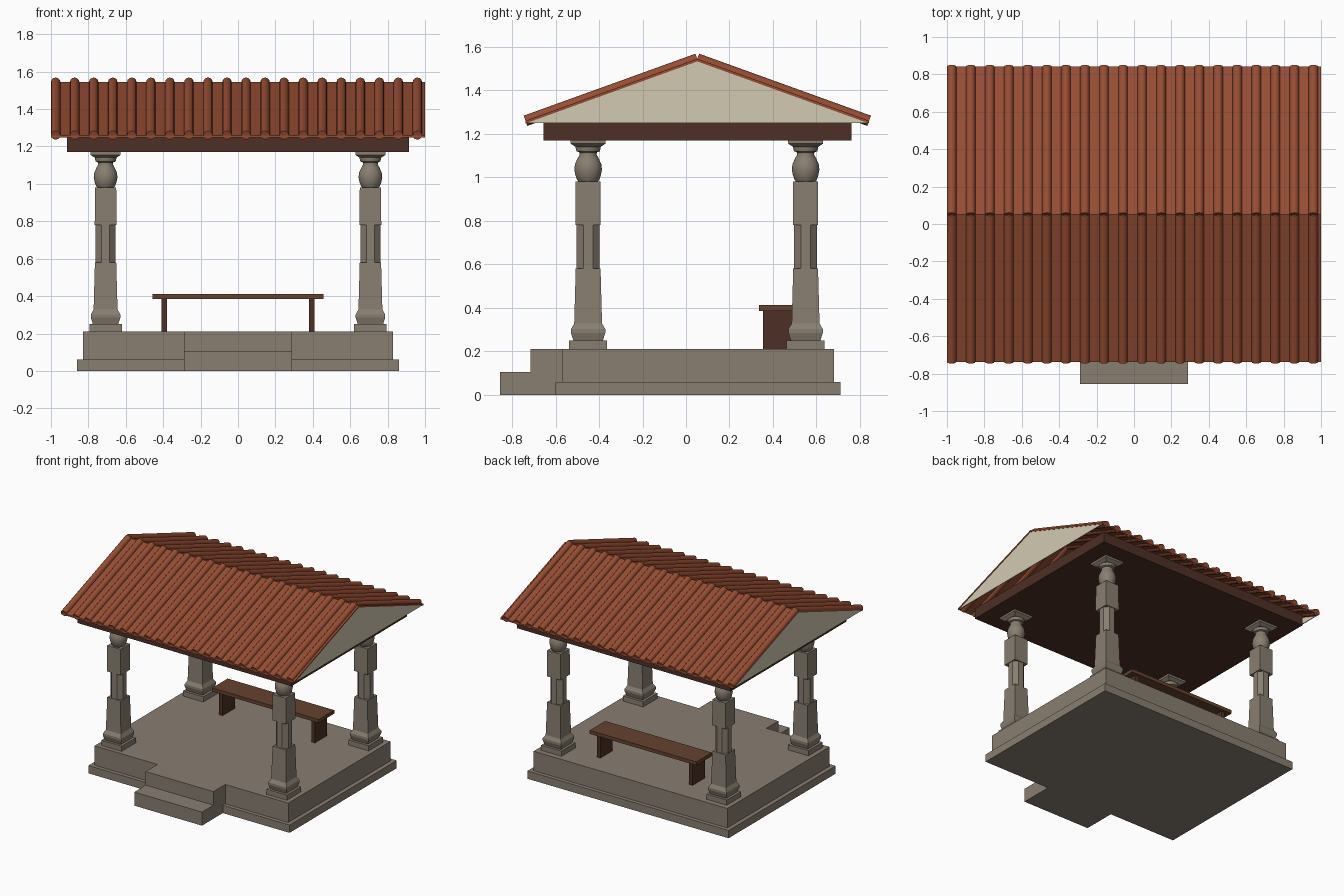
import bpy, bmesh, math
from mathutils import Vector

if "Cube" in bpy.data.objects:
    bpy.data.objects.remove(bpy.data.objects["Cube"])


def material(name, rgb):
    m = bpy.data.materials.new(name)
    m.diffuse_color = (*rgb, 1)
    m.use_nodes = True
    m.node_tree.nodes["Principled BSDF"].inputs["Base Color"].default_value = m.diffuse_color
    return m


STONE = material("warm grey stone", (0.25, 0.21, 0.165))
TILE = material("terracotta", (0.31, 0.075, 0.034))
PLASTER = material("cream plaster", (0.64, 0.59, 0.45))
DARK = material("dark wood", (0.075, 0.029, 0.019))
WOOD = material("bench wood", (0.13, 0.054, 0.028))


def finish(name, bm, mat, smooth=False):
    bmesh.ops.recalc_face_normals(bm, faces=bm.faces)
    me = bpy.data.meshes.new(name)
    bm.to_mesh(me)
    bm.free()
    me.materials.append(mat)
    ob = bpy.data.objects.new(name, me)
    bpy.context.collection.objects.link(ob)
    if smooth:
        bpy.ops.object.select_all(action='DESELECT')
        ob.select_set(True)
        bpy.context.view_layer.objects.active = ob
        bpy.ops.object.shade_smooth_by_angle(angle=math.radians(40))
    return ob


def prism(name, outline, x0, x1, mat):
    """Extrude a (y, z) outline from x0 to x1."""
    bm = bmesh.new()
    f = bm.faces.new([bm.verts.new((x0, y, z)) for y, z in outline])
    r = bmesh.ops.extrude_face_region(bm, geom=[f])
    vs = [v for v in r["geom"] if isinstance(v, bmesh.types.BMVert)]
    bmesh.ops.translate(bm, verts=vs, vec=(x1 - x0, 0, 0))
    return finish(name, bm, mat)


def box(name, x0, x1, y0, y1, z0, z1, mat):
    return prism(name, [(y0, z0), (y1, z0), (y1, z1), (y0, z1)], x0, x1, mat)


def loft(bm, cx, cy, sides, profile):
    """Stack regular rings; each profile point is (height, half width)."""
    rings = []
    k = 1 / math.cos(math.pi / sides) if sides < 10 else 1
    for z, h in profile:
        rings.append([bm.verts.new((cx + h * k * math.cos((i + .5) * math.tau / sides),
                                    cy + h * k * math.sin((i + .5) * math.tau / sides), z))
                      for i in range(sides)])
    for a, b in zip(rings, rings[1:]):
        for i in range(sides):
            j = (i + 1) % sides
            bm.faces.new((a[i], a[j], b[j], b[i]))
    bm.faces.new(rings[0][::-1])
    bm.faces.new(rings[-1])


# Stone base with front steps
box("plinth", -.862, .862, -.60, .71, 0, .06, STONE)
box("platform", -.83, .83, -.57, .68, .06, .21, STONE)
prism("front_steps", [(-.855, 0), (-.56, 0), (-.56, .21), (-.715, .21),
                      (-.715, .105), (-.855, .105)], -.29, .29, STONE)

# Columns: square foot and shafts, octagonal waist, round bulb, square cap
FOOT = [(.21, .087), (.25, .087), (.25, .068), (.285, .079), (.302, .079),
        (.328, .064), (.58, .057)]
BULB = [(.98, .045), (.99, .052), (1.01, .059), (1.035, .064), (1.06, .061),
        (1.085, .050), (1.105, .039), (1.115, .041), (1.12, .054), (1.135, .058),
        (1.14, .058)]
for sx in (-.708, .708):
    for cy in (-.45, .55):
        bm = bmesh.new()
        loft(bm, sx, cy, 4, FOOT)
        loft(bm, sx, cy, 8, [(.58, .053), (.78, .053)])
        loft(bm, sx, cy, 4, [(.78, .058), (.98, .057)])
        loft(bm, sx, cy, 4, [(1.14, .058), (1.155, .08), (1.17, .08)])
        finish("column", bm, STONE)
        bm = bmesh.new()
        loft(bm, sx, cy, 24, BULB)
        finish("column_bulb", bm, STONE, smooth=True)

# Bench
box("bench_seat", -.457, .457, .335, .525, .385, .412, WOOD)
for x in (-.395, .395):
    box("bench_leg", x - .015, x + .015, .355, .505, .21, .385, DARK)

# Ceiling beam slab and gables
box("ceiling_slab", -.915, .915, -.655, .76, 1.17, 1.25, DARK)
RY, RZ, EZ, RUN = .052, 1.545, 1.26, .79
for x in (-.997, .991):
    prism("gable", [(RY - .785, 1.25), (RY + .785, 1.25), (RY, 1.538)], x, x + .006, PLASTER)

# Roof sheets, one per slope
for s in (-1, 1):
    e = RY + s * RUN
    prism("roof_sheet", [(RY, RZ), (e, EZ), (e, EZ - .012), (RY, RZ - .012)], -1, 1, TILE)

# Round cover tiles running from ridge to eave
R, SIDES = .025, 12
for s in (-1, 1):
    bm = bmesh.new()
    top, end = Vector((0, RY, RZ)), Vector((0, RY + s * RUN, EZ))
    d = (end - top).normalized()
    n = Vector((1, 0, 0)).cross(d)
    for i in range(20):
        x = Vector((-.975 + i * .1018, 0, 0))
        rings = []
        for p in (top, end):
            rings.append([bm.verts.new(p + x + R * (math.cos(a) * Vector((1, 0, 0)) + math.sin(a) * n))
                          for a in (k * math.tau / SIDES for k in range(SIDES))])
        for k in range(SIDES):
            j = (k + 1) % SIDES
            bm.faces.new((rings[0][k], rings[0][j], rings[1][j], rings[1][k]))
        bm.faces.new(rings[0][::-1])
        bm.faces.new(rings[1])
    finish("cover_tiles", bm, TILE, smooth=True)
